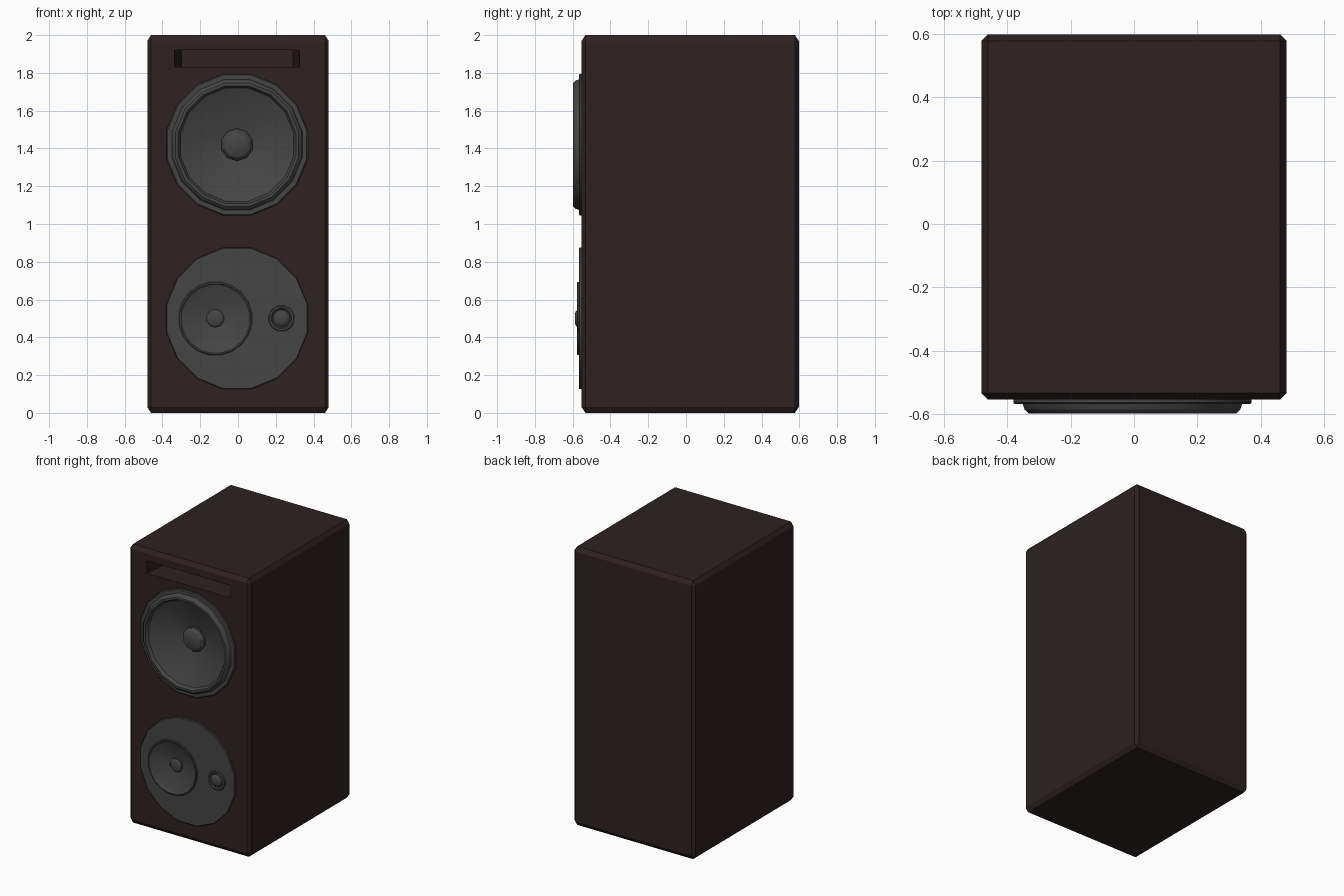
import bpy, bmesh, math
from mathutils import Matrix

if "Cube" in bpy.data.objects:
    bpy.data.objects.remove(bpy.data.objects["Cube"])


def material(name, rgb):
    m = bpy.data.materials.new(name)
    m.use_nodes = True
    m.diffuse_color = (*rgb, 1)
    bsdf = m.node_tree.nodes["Principled BSDF"]
    bsdf.inputs["Base Color"].default_value = (*rgb, 1)
    bsdf.inputs["Roughness"].default_value = 0.7
    return m


WOOD = material("dark brown wood", (0.026, 0.016, 0.0155))
GREY = material("charcoal grey", (0.06, 0.06, 0.06))


def finish(bm, name, mat):
    bmesh.ops.recalc_face_normals(bm, faces=bm.faces)
    me = bpy.data.meshes.new(name)
    bm.to_mesh(me)
    bm.free()
    me.materials.append(mat)
    ob = bpy.data.objects.new(name, me)
    bpy.context.collection.objects.link(ob)
    return ob


def select(ob):
    bpy.ops.object.select_all(action="DESELECT")
    ob.select_set(True)
    bpy.context.view_layer.objects.active = ob


def lathe(name, x, z, profile, sides, mat=GREY):
    """Turn a (radius, y) profile around the y axis and close both ends."""
    bm = bmesh.new()
    rings = []
    for r, y in profile:
        ring = []
        for i in range(sides):
            a = 2 * math.pi * (i + 0.5) / sides
            ring.append(bm.verts.new((x + r * math.cos(a), y, z + r * math.sin(a))))
        rings.append(ring)
    for a, b in zip(rings, rings[1:]):
        for i in range(sides):
            j = (i + 1) % sides
            bm.faces.new((a[i], a[j], b[j], b[i]))
    bm.faces.new(rings[0])
    bm.faces.new(rings[-1])
    ob = finish(bm, name, mat)
    select(ob)
    bpy.ops.object.shade_smooth_by_angle(angle=math.radians(28))
    return ob


def cut(ob, cutter):
    select(ob)
    mod = ob.modifiers.new("cut", "BOOLEAN")
    mod.operation = "DIFFERENCE"
    mod.solver = "EXACT"
    mod.object = cutter
    bpy.ops.object.modifier_apply(modifier=mod.name)


FRONT, BACK = -0.553, 0.597
CX = -0.005
WOOFER_Z, PLATE_Z, MID_X = 1.42, 0.5, -0.12

# Cabinet with chamfered edges
bm = bmesh.new()
bmesh.ops.create_cube(bm, size=1)
bmesh.ops.scale(bm, vec=(0.96, BACK - FRONT, 1.333), verts=bm.verts)
bmesh.ops.bevel(bm, geom=bm.edges[:], offset=0.02, segments=1, affect="EDGES")
bmesh.ops.scale(bm, vec=(1, 1, 1.5), verts=bm.verts)
bmesh.ops.translate(bm, vec=(0, (FRONT + BACK) / 2, 1), verts=bm.verts)
cabinet = finish(bm, "cabinet", WOOD)

# Port slot that narrows towards its back
bm = bmesh.new()
bmesh.ops.create_cube(bm, size=1, matrix=Matrix.Translation((CX, FRONT + 0.1, 1.875))
                      @ Matrix.Diagonal((0.7, 0.6, 0.09, 1)))
for v in bm.verts:
    if v.co.y > FRONT:
        v.co.x = CX + math.copysign(0.295, v.co.x)
port_cutter = finish(bm, "port_cutter", WOOD)

# Recesses behind the drivers
woofer_cutter = lathe("woofer_cutter", CX, WOOFER_Z, [(0.33, -0.7), (0.33, -0.4)], 16)
mid_cutter = lathe("mid_cutter", MID_X, PLATE_Z, [(0.183, -0.7), (0.183, -0.45)], 20)

# Lower mounting plate
plate = lathe("lower_plate", CX, PLATE_Z,
              [(0.382, FRONT + 0.01), (0.382, -0.564), (0.378, -0.567)], 16)

for target, tool in ((cabinet, port_cutter), (cabinet, woofer_cutter),
                     (cabinet, mid_cutter), (plate, mid_cutter)):
    cut(target, tool)
for tool in (port_cutter, woofer_cutter, mid_cutter):
    bpy.data.objects.remove(tool)

# Upper woofer: flange, raised surround, cone and dust cap
lathe("woofer", CX, WOOFER_Z,
      [(0.325, -0.44), (0.325, -0.54), (0.382, -0.54), (0.382, -0.562), (0.376, -0.567),
       (0.352, -0.567), (0.346, -0.585), (0.333, -0.597), (0.318, -0.597),
       (0.306, -0.575), (0.07, -0.475)], 16)
lathe("woofer_dust_cap", CX, WOOFER_Z,
      [(0.086, -0.47), (0.086, -0.495), (0.07, -0.515), (0.042, -0.527)], 10)

# Lower midrange driver
lathe("midrange", MID_X, PLATE_Z,
      [(0.18, -0.49), (0.18, -0.56), (0.196, -0.56), (0.196, -0.573), (0.192, -0.577),
       (0.185, -0.577), (0.178, -0.569), (0.04, -0.522)], 20)
lathe("midrange_dust_cap", MID_X, PLATE_Z,
      [(0.048, -0.515), (0.048, -0.532), (0.04, -0.541), (0.024, -0.546)], 10)

# Tweeter ring and dome
lathe("tweeter_ring", 0.23, PLATE_Z,
      [(0.07, -0.56), (0.07, -0.572), (0.066, -0.576), (0.056, -0.576), (0.05, -0.569)], 12)
lathe("tweeter_dome", 0.23, PLATE_Z,
      [(0.045, -0.565), (0.045, -0.575), (0.036, -0.584), (0.024, -0.588)], 10)
